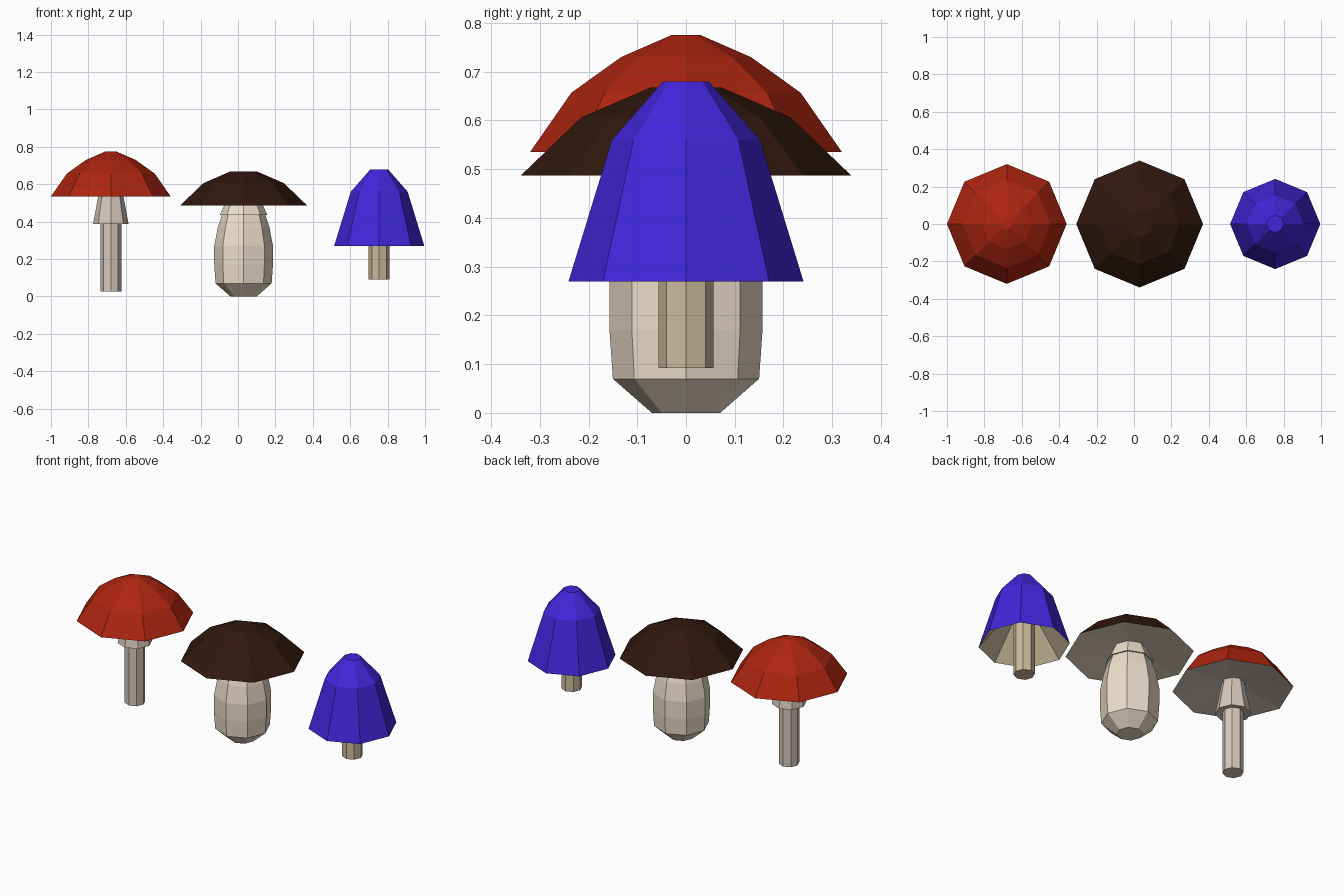
import bpy, bmesh, math

if "Cube" in bpy.data.objects:
    bpy.data.objects.remove(bpy.data.objects["Cube"])

SIDES = 8


def material(name, rgb):
    m = bpy.data.materials.new(name)
    m.diffuse_color = (*rgb, 1)
    m.use_nodes = True
    m.node_tree.nodes["Principled BSDF"].inputs["Base Color"].default_value = m.diffuse_color
    return m


def lathe(name, x, profile, mat, cap_start=False, cap_end=False, closed=False):
    """Turn (radius, z) points, listed so that the outside is on the right, into an octagonal shell."""
    bm = bmesh.new()
    rings = []
    for r, z in profile:
        angles = [2 * math.pi * i / SIDES for i in range(SIDES)]
        rings.append([bm.verts.new((r * math.cos(a), r * math.sin(a), z)) for a in angles])
    pairs = list(zip(rings, rings[1:]))
    if closed:
        pairs.append((rings[-1], rings[0]))
    for a, b in pairs:
        for i in range(SIDES):
            j = (i + 1) % SIDES
            bm.faces.new((a[i], a[j], b[j], b[i]))
    if cap_start:
        bm.faces.new(rings[0][::-1])
    if cap_end:
        bm.faces.new(rings[-1])
    mesh = bpy.data.meshes.new(name)
    bm.to_mesh(mesh)
    bm.free()
    mesh.materials.append(mat)
    ob = bpy.data.objects.new(name, mesh)
    ob.location.x = x
    bpy.context.collection.objects.link(ob)
    return ob


def mushroom(label, x, cap, gill_top, stem, cap_rgb, flesh_rgb, skirt=None):
    cap_mat = material(label + "_cap_colour", cap_rgb)
    flesh = material(label + "_flesh_colour", flesh_rgb)
    # Cap shell with flat crown
    lathe(label + "_cap", x, cap, cap_mat, cap_end=True)
    # Hollow underside rising from the rim to the stem
    lathe(label + "_gills", x, [gill_top, cap[0]], flesh)
    # Stem
    lathe(label + "_stem", x, stem, flesh, cap_start=True, cap_end=True)
    # Flared skirt under the cap
    if skirt:
        lathe(label + "_skirt", x, skirt, flesh, closed=True)


mushroom("red", -0.68,
         [(0.32, 0.535), (0.235, 0.657), (0.133, 0.73), (0.03, 0.775)],
         (0.05, 0.575),
         [(0.056, 0.027), (0.056, 0.58)],
         (0.42, 0.018, 0.005), (0.68, 0.58, 0.51),
         [(0.05, 0.395), (0.095, 0.387), (0.06, 0.575)])

mushroom("brown", 0.03,
         [(0.339, 0.487), (0.215, 0.606), (0.072, 0.668)],
         (0.07, 0.52),
         [(0.07, 0), (0.15, 0.07), (0.157, 0.17), (0.157, 0.27),
          (0.138, 0.37), (0.115, 0.44), (0.08, 0.525)],
         (0.03, 0.009, 0.004), (0.84, 0.73, 0.59),
         [(0.1, 0.44), (0.128, 0.435), (0.09, 0.515)])

mushroom("blue", 0.755,
         [(0.241, 0.27), (0.152, 0.56), (0.047, 0.68)],
         (0.05, 0.5),
         [(0.056, 0.092), (0.056, 0.51)],
         (0.054, 0.019, 0.71), (0.61, 0.50, 0.33))
